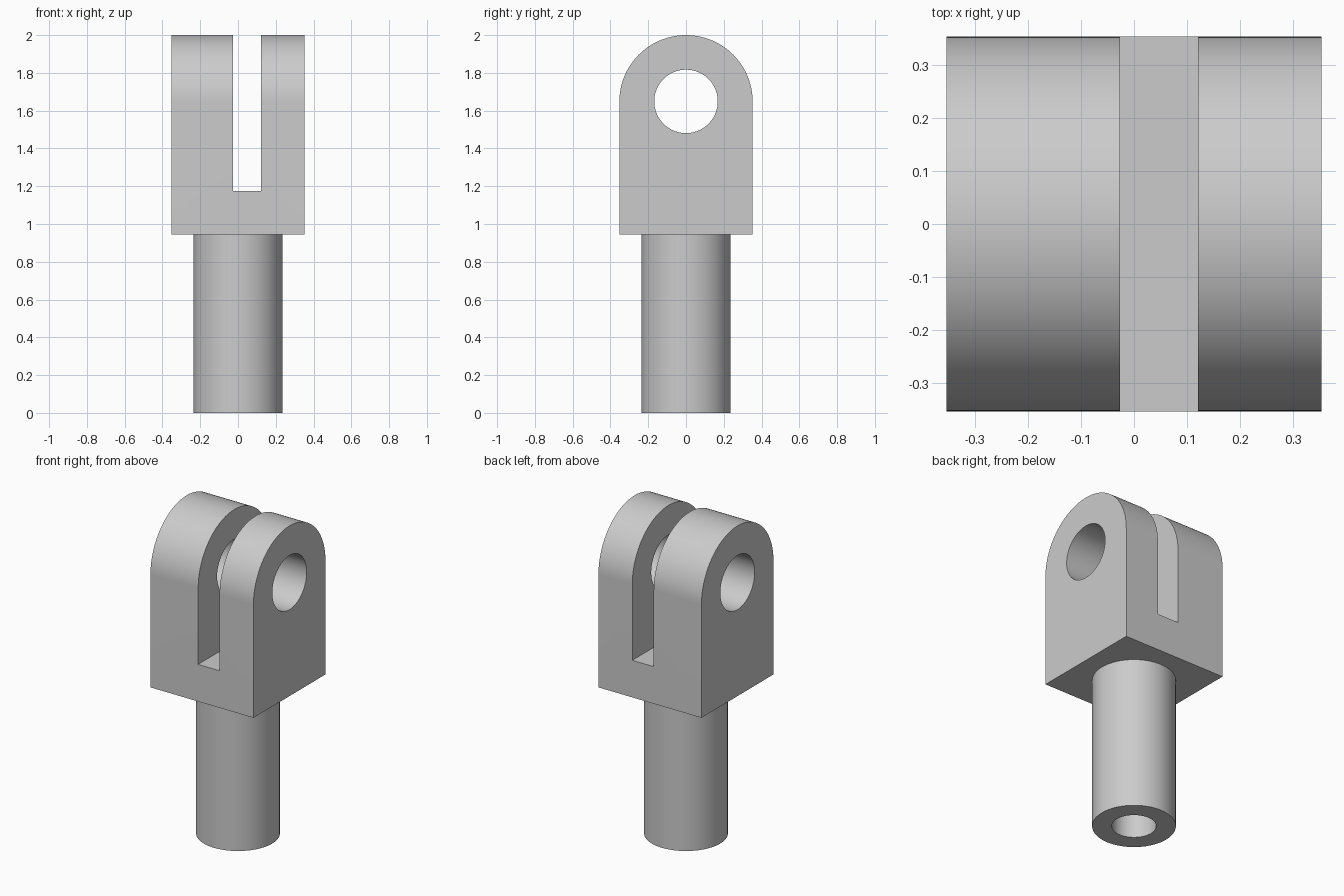
import bpy, bmesh, math
from mathutils import Matrix

if "Cube" in bpy.data.objects:
    bpy.data.objects.remove(bpy.data.objects["Cube"], do_unlink=True)

HALF = 0.353          # half width of the fork block
BLOCK_Z = 0.945       # underside of the block
EYE_Z = 2 - HALF      # centre of the rounded top and pin hole
SLOT = (-0.026, 0.121)
SLOT_Z = 1.175

steel = bpy.data.materials.new("grey_steel")
steel.use_nodes = True
colour = (0.6, 0.6, 0.6, 1)
steel.diffuse_color = colour
steel.node_tree.nodes["Principled BSDF"].inputs["Base Color"].default_value = colour


def make_object(name, bm):
    bmesh.ops.recalc_face_normals(bm, faces=bm.faces)
    mesh = bpy.data.meshes.new(name)
    bm.to_mesh(mesh)
    bm.free()
    mesh.materials.append(steel)
    obj = bpy.data.objects.new(name, mesh)
    bpy.context.collection.objects.link(obj)
    return obj


def cylinder(name, radius, length, centre, along_x=False):
    bm = bmesh.new()
    turn = Matrix.Rotation(math.pi / 2, 4, "Y") if along_x else Matrix()
    bmesh.ops.create_cone(bm, cap_ends=True, segments=96, radius1=radius,
                          radius2=radius, depth=length,
                          matrix=Matrix.Translation(centre) @ turn)
    return make_object(name, bm)


def extrude_x(name, profile, x0, x1):
    bm = bmesh.new()
    face = bm.faces.new([bm.verts.new((x0, y, z)) for y, z in profile])
    moved = bmesh.ops.extrude_face_region(bm, geom=[face], use_keep_orig=True)
    verts = [g for g in moved["geom"] if isinstance(g, bmesh.types.BMVert)]
    bmesh.ops.translate(bm, vec=(x1 - x0, 0, 0), verts=verts)
    return make_object(name, bm)


def combine(target, tool, operation):
    mod = target.modifiers.new(tool.name, "BOOLEAN")
    mod.operation = operation
    mod.solver = "EXACT"
    mod.object = tool
    bpy.context.view_layer.objects.active = target
    bpy.ops.object.modifier_apply(modifier=mod.name)
    bpy.data.objects.remove(tool, do_unlink=True)


# Arched fork block
steps = 64
arch = [(HALF * math.cos(math.pi * i / steps),
         EYE_Z + HALF * math.sin(math.pi * i / steps)) for i in range(steps + 1)]
clevis = extrude_x("clevis_fork", [(-HALF, BLOCK_Z), (HALF, BLOCK_Z)] + arch, -HALF, HALF)

# Round shank, sunk slightly into the block
shank_top = BLOCK_Z + 0.05
combine(clevis, cylinder("shank", 0.235, shank_top, (0, 0, shank_top / 2)), "UNION")

# Off-centre slot between the two lugs
slot = [(-1, SLOT_Z), (1, SLOT_Z), (1, 3), (-1, 3)]
combine(clevis, extrude_x("slot_cutter", slot, *SLOT), "DIFFERENCE")

# Cross pin hole and blind bore up the shank
combine(clevis, cylinder("pin_hole_cutter", 0.168, 2, (0, 0, EYE_Z + 0.002), True), "DIFFERENCE")
combine(clevis, cylinder("bore_cutter", 0.125, 2 * BLOCK_Z, (0, 0, 0)), "DIFFERENCE")

# Smooth curved walls, keep the machined edges sharp
bpy.ops.object.select_all(action="DESELECT")
clevis.select_set(True)
bpy.context.view_layer.objects.active = clevis
bpy.ops.object.shade_smooth_by_angle(angle=math.radians(30))
